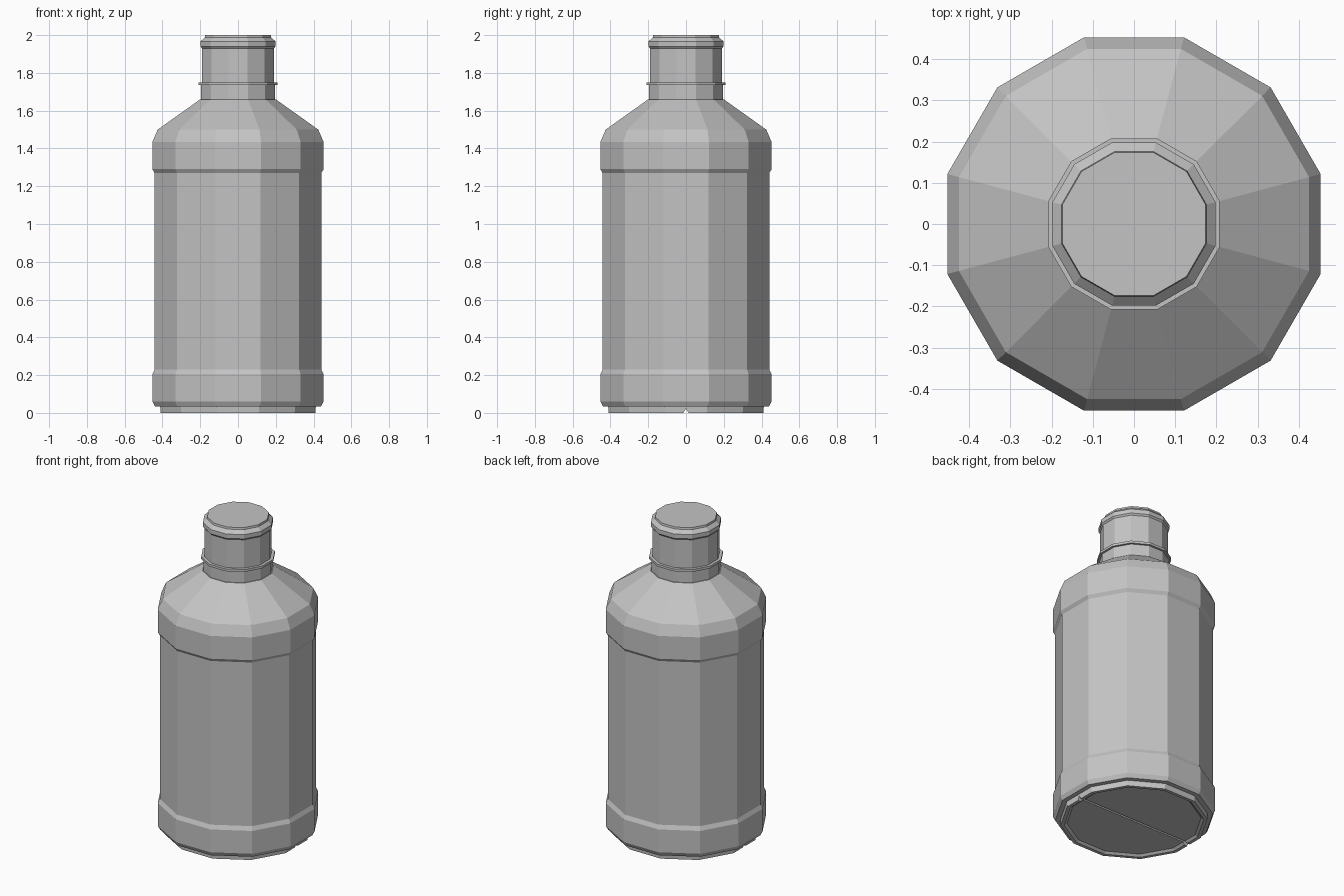
import bpy, bmesh, math

cube = bpy.data.objects.get("Cube")
if cube:
    bpy.data.objects.remove(cube, do_unlink=True)

SIDES = 12

grey = bpy.data.materials.new("plain grey")
grey.use_nodes = True
colour = (0.55, 0.55, 0.55, 1)
grey.diffuse_color = colour
grey.node_tree.nodes["Principled BSDF"].inputs["Base Color"].default_value = colour


def finish(name, bm):
    bmesh.ops.recalc_face_normals(bm, faces=bm.faces)
    mesh = bpy.data.meshes.new(name)
    bm.to_mesh(mesh)
    bm.free()
    mesh.materials.append(grey)
    obj = bpy.data.objects.new(name, mesh)
    bpy.context.collection.objects.link(obj)
    return obj


def faceted_turning(name, profile):
    """Stack twelve-sided rings of (flat-to-centre distance, height) and cap both ends."""
    bm = bmesh.new()
    rings = []
    for apothem, z in profile:
        r = apothem / math.cos(math.pi / SIDES)
        angles = [(i + 0.5) * math.tau / SIDES for i in range(SIDES)]
        rings.append([bm.verts.new((r * math.cos(a), r * math.sin(a), z)) for a in angles])
    for low, high in zip(rings, rings[1:]):
        for i in range(SIDES):
            j = (i + 1) % SIDES
            bm.faces.new((low[i], low[j], high[j], high[i]))
    bm.faces.new(rings[0])
    bm.faces.new(rings[-1])
    return finish(name, bm)


# Bottle: recessed base, foot, banded body, sloped shoulder and neck
bottle = faceted_turning("bottle", [
    (0.375, 0.012), (0.39, 0), (0.41, 0), (0.412, 0.035), (0.44, 0.035),
    (0.453, 0.06), (0.453, 0.205), (0.441, 0.23),
    (0.441, 1.27), (0.453, 1.29), (0.453, 1.435), (0.425, 1.5),
    (0.2, 1.66), (0.195, 1.66), (0.195, 1.735)])

# Tamper ring below the cap
faceted_turning("neck_ring", [(0.208, 1.735), (0.208, 1.75)])

# Cap with a raised band and bevelled top
faceted_turning("cap", [
    (0.19, 1.75), (0.19, 1.93), (0.198, 1.94), (0.198, 1.967),
    (0.176, 1.988), (0.174, 2)])

# V-shaped mould seam cut across the base
bm = bmesh.new()
ends = [[bm.verts.new((x, y, z)) for y, z in ((-0.018, -0.01), (0.018, -0.01), (0, 0.024))]
        for x in (-0.6, 0.6)]
for end in ends:
    bm.faces.new(end)
for i in range(3):
    j = (i + 1) % 3
    bm.faces.new((ends[0][i], ends[0][j], ends[1][j], ends[1][i]))
cutter = finish("seam_cutter", bm)
cutter.hide_render = True
cutter.hide_viewport = True
cutter.display_type = 'WIRE'
groove = bottle.modifiers.new("seam", 'BOOLEAN')
groove.operation = 'DIFFERENCE'
groove.solver = 'EXACT'
groove.object = cutter
